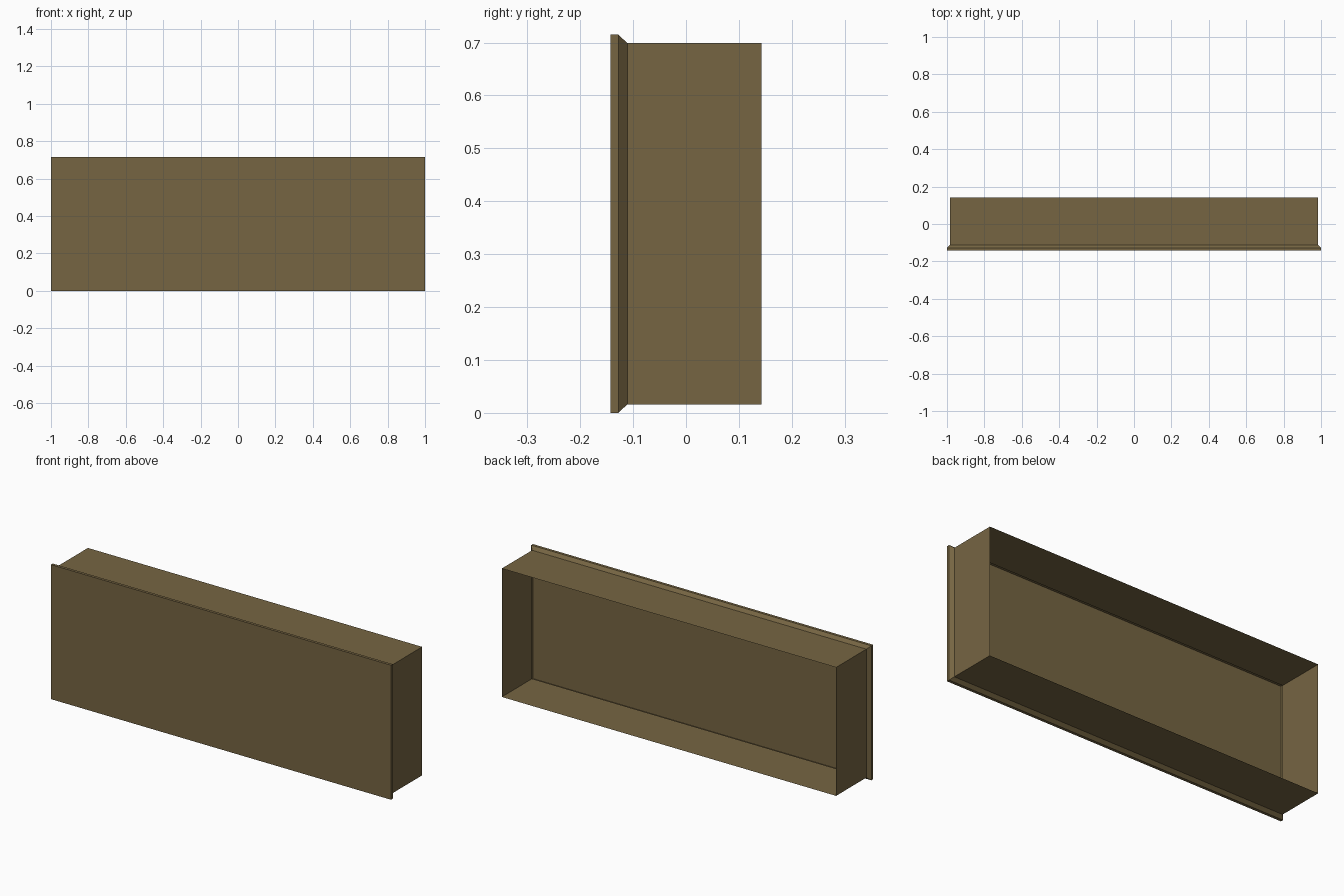
import bpy, bmesh

if "Cube" in bpy.data.objects:
    bpy.data.objects.remove(bpy.data.objects["Cube"])

# Single flat brown
brown = bpy.data.materials.new("brown")
brown.diffuse_color = (0.18, 0.13, 0.055, 1)
brown.use_nodes = True
brown.node_tree.nodes["Principled BSDF"].inputs["Base Color"].default_value = brown.diffuse_color

# Rectangular rings from front to back: y, half width, half height
RINGS = [(-0.143, 1.0, 0.3575), (-0.128, 1.0, 0.3575),
         (-0.111, 0.983, 0.3415), (0.143, 0.983, 0.3415)]
MID_Z = 0.3575


def ring(bm, y, w, h):
    return [bm.verts.new((sx * w, y, MID_Z + sz * h))
            for sx, sz in ((-1, -1), (1, -1), (1, 1), (-1, 1))]


# Drawer shell: closed front with lip, bevelled step, thin walls, open back
bm = bmesh.new()
loops = [ring(bm, *r) for r in RINGS]
bm.faces.new(loops[0])
for a, b in zip(loops, loops[1:]):
    for i in range(4):
        j = (i + 1) % 4
        bm.faces.new((a[j], a[i], b[i], b[j]))
bmesh.ops.recalc_face_normals(bm, faces=bm.faces)
mesh = bpy.data.meshes.new("drawer_shell")
bm.to_mesh(mesh)
bm.free()
mesh.materials.append(brown)
shell = bpy.data.objects.new("drawer_shell", mesh)
bpy.context.collection.objects.link(shell)
